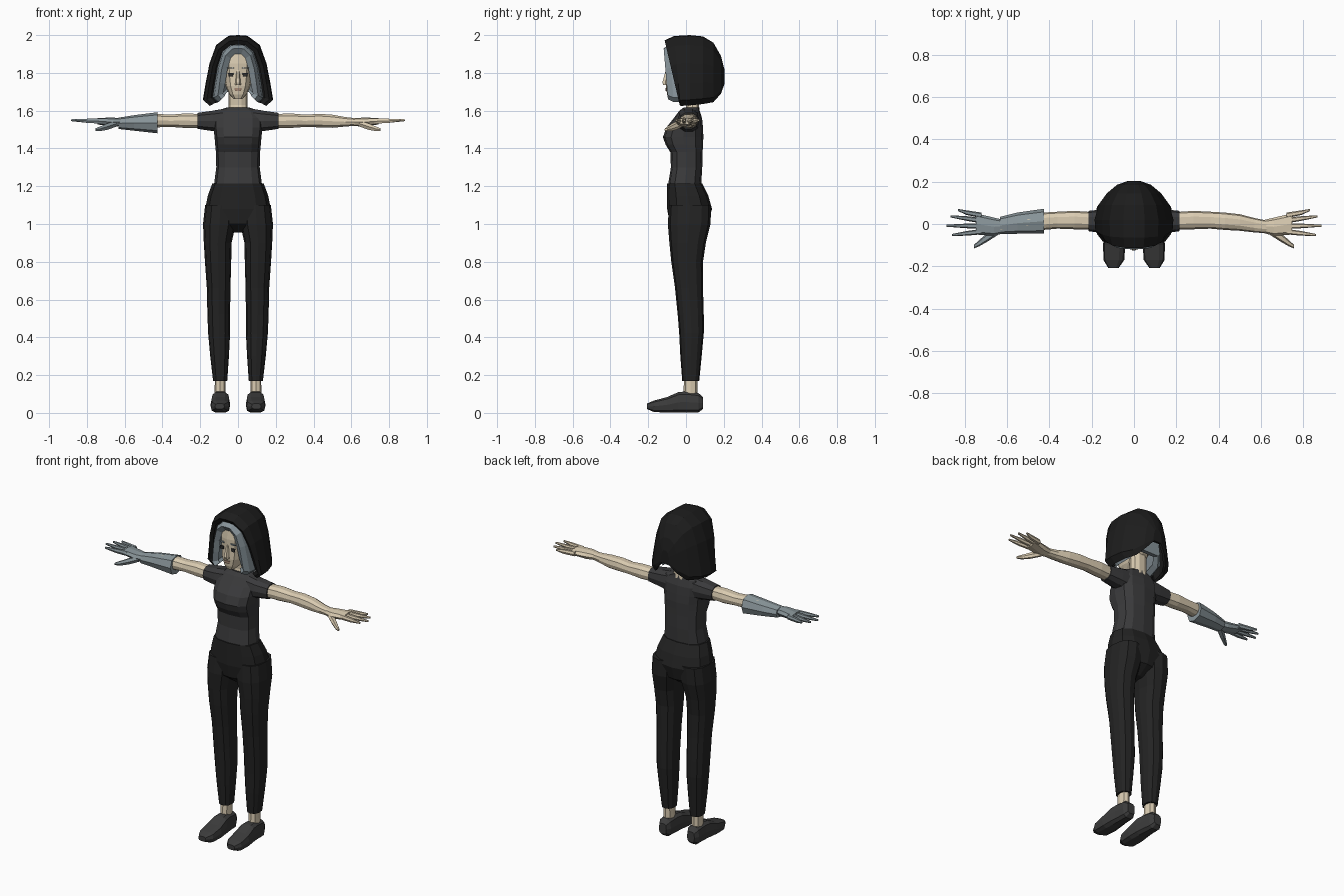
import bpy, bmesh, math


def material(name, r, g, b):
    m = bpy.data.materials.new(name)
    m.diffuse_color = (r, g, b, 1)
    return m


SKIN = material("skin", 0.70, 0.60, 0.44)
HAIR = material("grey hair", 0.24, 0.29, 0.32)
METAL = material("steel", 0.25, 0.30, 0.32)
HOOD = material("black cloth", 0.012, 0.012, 0.012)
PANTS = material("trouser black", 0.017, 0.017, 0.017)
SHIRT = material("charcoal", 0.042, 0.042, 0.044)
SHOE = material("shoe grey", 0.045, 0.045, 0.045)
EYE = material("eye dark", 0.03, 0.03, 0.03)
LIP = material("lip brown", 0.38, 0.25, 0.18)


def finish(name, bm, mat):
    bmesh.ops.remove_doubles(bm, verts=bm.verts, dist=0.0005)
    bmesh.ops.recalc_face_normals(bm, faces=bm.faces)
    me = bpy.data.meshes.new(name)
    bm.to_mesh(me)
    bm.free()
    me.materials.append(mat)
    ob = bpy.data.objects.new(name, me)
    bpy.context.collection.objects.link(ob)
    return ob


def loft(name, rings, mat, axis="z", n=12, power=2.4, side=1):
    """Rounded rings (t, a0, a1, b0, b1) along an axis, capped at both ends."""
    bm = bmesh.new()
    rows = []
    for t, a0, a1, b0, b1 in rings:
        row = []
        for i in range(n):
            u = 2 * math.pi * i / n
            c, s = math.cos(u), math.sin(u)
            a = (a0 + a1) / 2 + (a1 - a0) / 2 * math.copysign(abs(c) ** (2 / power), c)
            b = (b0 + b1) / 2 + (b1 - b0) / 2 * math.copysign(abs(s) ** (2 / power), s)
            x, y, z = {"x": (t, a, b), "y": (a, t, b), "z": (a, b, t)}[axis]
            row.append(bm.verts.new((x * side, y, z)))
        rows.append(row)
    for p, q in zip(rows, rows[1:]):
        for i in range(n):
            j = (i + 1) % n
            bm.faces.new((p[i], p[j], q[j], q[i]))
    bm.faces.new(rows[0])
    bm.faces.new(rows[-1])
    return finish(name, bm, mat)


def body(name, rings, mat, **kw):
    """Loft centred on x = 0 from rings (z, half width, y front, y back)."""
    return loft(name, [(z, -w, w, f, b) for z, w, f, b in rings], mat, **kw)


ARCH = [(.82, 0), (1, .08), (.92, .32), (.81, .6), (.62, .86), (.27, .99), (0, 1)]


def arch_shell(name, rings, mat, thick, lean):
    """Shell of arches (y, half width, z top, z bottom, lean share), front to back."""
    bm = bmesh.new()
    rows = []
    for y, w, top, bot, k in rings:
        half = [(w * fx, bot + (top - bot) * fz) for fx, fz in ARCH]
        pts = half + [(-x, z) for x, z in reversed(half[:-1])]
        rows.append([bm.verts.new((x, y + k * lean * (1.95 - z) / 0.3, z)) for x, z in pts])
    for p, q in zip(rows, rows[1:]):
        for i in range(len(p) - 1):
            bm.faces.new((p[i], p[i + 1], q[i + 1], q[i]))
    bm.faces.new(rows[-1])
    ob = finish(name, bm, mat)
    # make normals face outwards, so the wall grows inwards
    me = ob.data
    if sum(p.normal.dot(p.center - me.vertices[0].co.lerp(me.vertices[12].co, .5)) * p.area
           for p in me.polygons) < 0:
        me.flip_normals()
    mod = ob.modifiers.new("wall", "SOLIDIFY")
    mod.thickness = thick
    mod.offset = -1
    return ob


# Torso, neck and trousers
body("shirt", [(1.20, .128, -.096, .08), (1.30, .115, -.08, .086), (1.38, .117, -.083, .088),
               (1.42, .121, -.108, .09), (1.46, .124, -.122, .092), (1.51, .130, -.105, .09),
               (1.56, .130, -.065, .085), (1.60, .11, -.035, .072), (1.617, .058, -.012, .07)],
     SHIRT, power=2.7)
body("neck", [(1.58, .056, -.01, .075), (1.63, .05, 0, .07), (1.74, .05, -.01, .07)], SKIN, n=10)
body("trouser_seat", [(.955, .03, -.03, .05), (1.0, .14, -.085, .115), (1.08, .174, -.1, .138),
                      (1.15, .16, -.1, .118), (1.215, .136, -.1, .086)], PANTS)

# Legs, ankles and shoes
for side, label in ((1, "left"), (-1, "right")):
    loft(label + "_trouser_leg",
         [(.17, .057, .132, -.02, .07), (.30, .048, .147, -.03, .083), (.42, .042, .158, -.036, .094),
          (.52, .042, .162, -.044, .094), (.66, .04, .165, -.058, .09), (.80, .036, .175, -.078, .09),
          (.90, .034, .181, -.088, .105), (1.0, .012, .185, -.096, .13), (1.1, .012, .174, -.09, .133)],
         PANTS, side=side)
    loft(label + "_ankle", [(.07, .065, .125, -.015, .06), (.19, .068, .122, -.01, .06)],
         SKIN, n=8, side=side)
    loft(label + "_shoe",
         [(.09, .07, .12, .02, .085), (.065, .056, .134, 0, .107), (0, .05, .137, 0, .115),
          (-.04, .045, .141, 0, .112), (-.10, .041, .146, 0, .085), (-.17, .046, .144, .004, .066),
          (-.207, .072, .122, .02, .05)], SHOE, axis="y", n=10, power=3.2, side=side)

# Arms and hands
for side, label in ((1, "left"), (-1, "right")):
    loft(label + "_sleeve", [(.08, -.045, .072, 1.48, 1.612), (.135, -.045, .07, 1.49, 1.602),
                             (.215, -.034, .062, 1.502, 1.59)], SHIRT, axis="x", n=10, side=side)
    loft(label + "_arm",
         [(.18, -.026, .055, 1.508, 1.583), (.28, -.025, .062, 1.507, 1.587), (.36, -.022, .058, 1.513, 1.58),
          (.43, -.028, .054, 1.51, 1.585), (.50, -.032, .046, 1.508, 1.58),
          (.57, -.04, .028, 1.515, 1.567), (.63, -.044, .016, 1.52, 1.56)],
         SKIN, axis="x", n=10, side=side)
    mat = SKIN if side > 0 else METAL
    loft(label + "_palm", [(.61, -.042, .018, 1.52, 1.56), (.66, -.056, .03, 1.515, 1.563),
                           (.745, -.05, .05, 1.527, 1.562)], mat, axis="x", n=8, side=side)
    for i, (y, xt, yt) in enumerate([(.041, .83, .066), (.016, .866, .036),
                                     (-.01, .885, -.008), (-.036, .86, -.052)]):
        loft(f"{label}_finger_{i + 1}",
             [(.72, y - .013, y + .013, 1.53, 1.56),
              (.79, (y + yt) / 2 - .011, (y + yt) / 2 + .011, 1.533, 1.559),
              (xt, yt - .005, yt + .005, 1.544, 1.555)], mat, axis="x", n=6, side=side)
    loft(label + "_thumb", [(.64, -.05, -.005, 1.515, 1.55), (.69, -.082, -.04, 1.497, 1.535),
                            (.73, -.105, -.075, 1.49, 1.518), (.755, -.115, -.098, 1.493, 1.507)],
         mat, axis="x", n=6, side=side)

# Flared forearm guard on one arm
loft("forearm_guard", [(.425, -.046, .072, 1.48, 1.592), (.55, -.046, .054, 1.494, 1.576),
                       (.632, -.048, .034, 1.503, 1.563)], METAL, axis="x", n=8, side=-1)

# Head and face
body("head", [(1.662, .024, -.09, -.03), (1.685, .046, -.1, .03), (1.73, .066, -.106, .08),
              (1.79, .078, -.104, .11), (1.85, .08, -.106, .12), (1.90, .074, -.1, .11),
              (1.94, .05, -.07, .08)], SKIN, power=2.6)
loft("nose", [(1.735, -.016, .016, -.122, -.09), (1.75, -.014, .014, -.127, -.09),
              (1.815, -.007, .007, -.108, -.09)], SKIN, n=6)
loft("mouth", [(1.705, -.016, .016, -.109, -.101), (1.72, -.02, .02, -.109, -.101)], LIP, n=8)
for side, label in ((1, "left"), (-1, "right")):
    loft(label + "_eye", [(1.782, .026, .05, -.105, -.096), (1.800, .024, .052, -.105, -.096)],
         EYE, n=8, power=4, side=side)
    loft(label + "_brow", [(1.822, .02, .056, -.106, -.098), (1.829, .022, .058, -.106, -.098)],
         HAIR, n=8, power=4, side=side)

# Hair framing the face, and the hood around it
arch_shell("hair", [(-.12, .106, 1.93, 1.66, .5), (-.09, .126, 1.948, 1.645, .5),
                    (.0, .135, 1.955, 1.645, 0), (.09, .115, 1.94, 1.66, 0),
                    (.14, .07, 1.88, 1.70, 0)], HAIR, .035, .05)
arch_shell("hood", [(-.098, .142, 1.95, 1.645, 1), (-.108, .165, 1.972, 1.632, 1),
                    (-.06, .182, 1.995, 1.625, .4), (.02, .186, 2.0, 1.628, 0),
                    (.09, .168, 1.993, 1.635, 0), (.145, .128, 1.96, 1.645, 0),
                    (.185, .08, 1.89, 1.69, 0), (.203, .03, 1.82, 1.74, 0)], HOOD, .015, .07)
